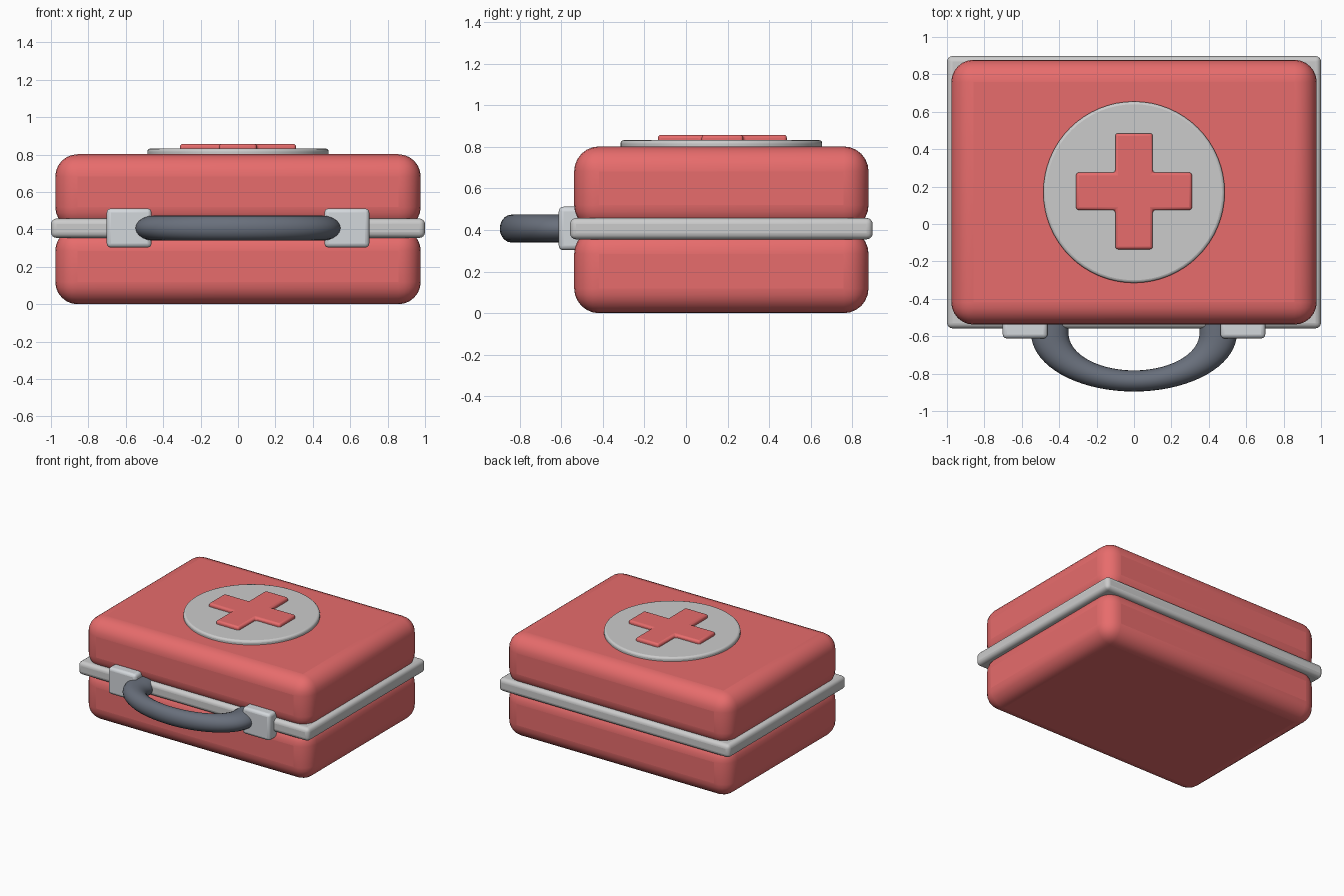
import bpy, bmesh, math
from mathutils import Vector

if "Cube" in bpy.data.objects:
    bpy.data.objects.remove(bpy.data.objects["Cube"])


def material(name, rgb):
    m = bpy.data.materials.new(name)
    m.diffuse_color = (*rgb, 1)
    m.use_nodes = True
    m.node_tree.nodes["Principled BSDF"].inputs["Base Color"].default_value = m.diffuse_color
    return m


RED = material("red_shell", (0.8, 0.15, 0.15))
STEEL = material("pale_metal", (0.65, 0.68, 0.71))
DARK = material("dark_grip", (0.14, 0.16, 0.2))
CY = 0.17  # depth centre of the case


def finish(name, bm, bevel=0, segments=4, mat=None, angle=60):
    """Turn a bmesh into a smooth, bevelled object."""
    bmesh.ops.recalc_face_normals(bm, faces=bm.faces)
    me = bpy.data.meshes.new(name)
    bm.to_mesh(me)
    bm.free()
    ob = bpy.data.objects.new(name, me)
    bpy.context.collection.objects.link(ob)
    if mat:
        me.materials.append(mat)
    if bevel:
        b = ob.modifiers.new("rounding", 'BEVEL')
        b.width, b.segments = bevel, segments
        b.limit_method, b.angle_limit = 'ANGLE', math.radians(40)
    for o in bpy.context.selected_objects:
        o.select_set(False)
    ob.select_set(True)
    bpy.context.view_layer.objects.active = ob
    bpy.ops.object.shade_smooth_by_angle(angle=math.radians(angle))
    return ob


def box(name, lo, hi, bevel, segments, mat=None):
    bm = bmesh.new()
    bmesh.ops.create_cube(bm, size=1)
    lo, hi = Vector(lo), Vector(hi)
    for v in bm.verts:
        v.co = (lo + hi) / 2 + v.co * (hi - lo)
    return finish(name, bm, bevel, segments, mat)


# Two rounded case halves
box("case_base", (-0.977, -0.538, 0.0), (0.977, 0.878, 0.405), 0.12, 6, RED)
box("case_lid", (-0.977, -0.538, 0.40), (0.977, 0.878, 0.802), 0.12, 6, RED)

# Seam band around the middle
box("seam_band", (-1, -0.558, 0.355), (1, 0.898, 0.458), 0.03, 4)

# Clasps either side of the handle
for side, x in (("left", -0.582), ("right", 0.582)):
    box(side + "_clasp", (x - 0.12, -0.612, 0.303), (x + 0.12, -0.5, 0.512),
        0.022, 3, STEEL)

# Round badge on the lid
bm = bmesh.new()
bmesh.ops.create_cone(bm, cap_ends=True, segments=64, radius1=0.485,
                      radius2=0.485, depth=0.05)
bmesh.ops.translate(bm, verts=bm.verts, vec=(0, CY, 0.807))
finish("badge_disc", bm, 0.015, 3)

# Raised cross on the badge
a, b = 0.1, 0.31
outline = [(a, a), (a, b), (-a, b), (-a, a), (-b, a), (-b, -a),
           (-a, -a), (-a, -b), (a, -b), (a, -a), (b, -a), (b, a)]
bm = bmesh.new()
face = bm.faces.new([bm.verts.new((x, y + CY + 0.005, 0.81)) for x, y in outline])
top = bmesh.ops.extrude_face_region(bm, geom=[face])["geom"]
bmesh.ops.translate(bm, verts=[g for g in top if isinstance(g, bmesh.types.BMVert)],
                    vec=(0, 0, 0.048))
finish("badge_cross", bm, 0.015, 3, RED)

# Carry handle: half of a flattened ring, ends buried in the case
bm = bmesh.new()
N, M = 36, 20
rings = []
for i in range(N + 3):
    t = math.pi * min(max(i - 1, 0), N) / N
    back = 0.1 if i in (0, N + 2) else 0
    ring = []
    for j in range(M):
        p = 2 * math.pi * j / M
        r = 0.45 + 0.1 * math.cos(p)
        ring.append(bm.verts.new((r * math.cos(t),
                                  -0.585 + back - 0.565 * r * math.sin(t),
                                  0.407 + 0.067 * math.sin(p))))
    rings.append(ring)
for r0, r1 in zip(rings, rings[1:]):
    for j in range(M):
        k = (j + 1) % M
        bm.faces.new((r0[j], r0[k], r1[k], r1[j]))
bm.faces.new(rings[0])
bm.faces.new(rings[-1])
finish("carry_handle", bm, mat=DARK)
